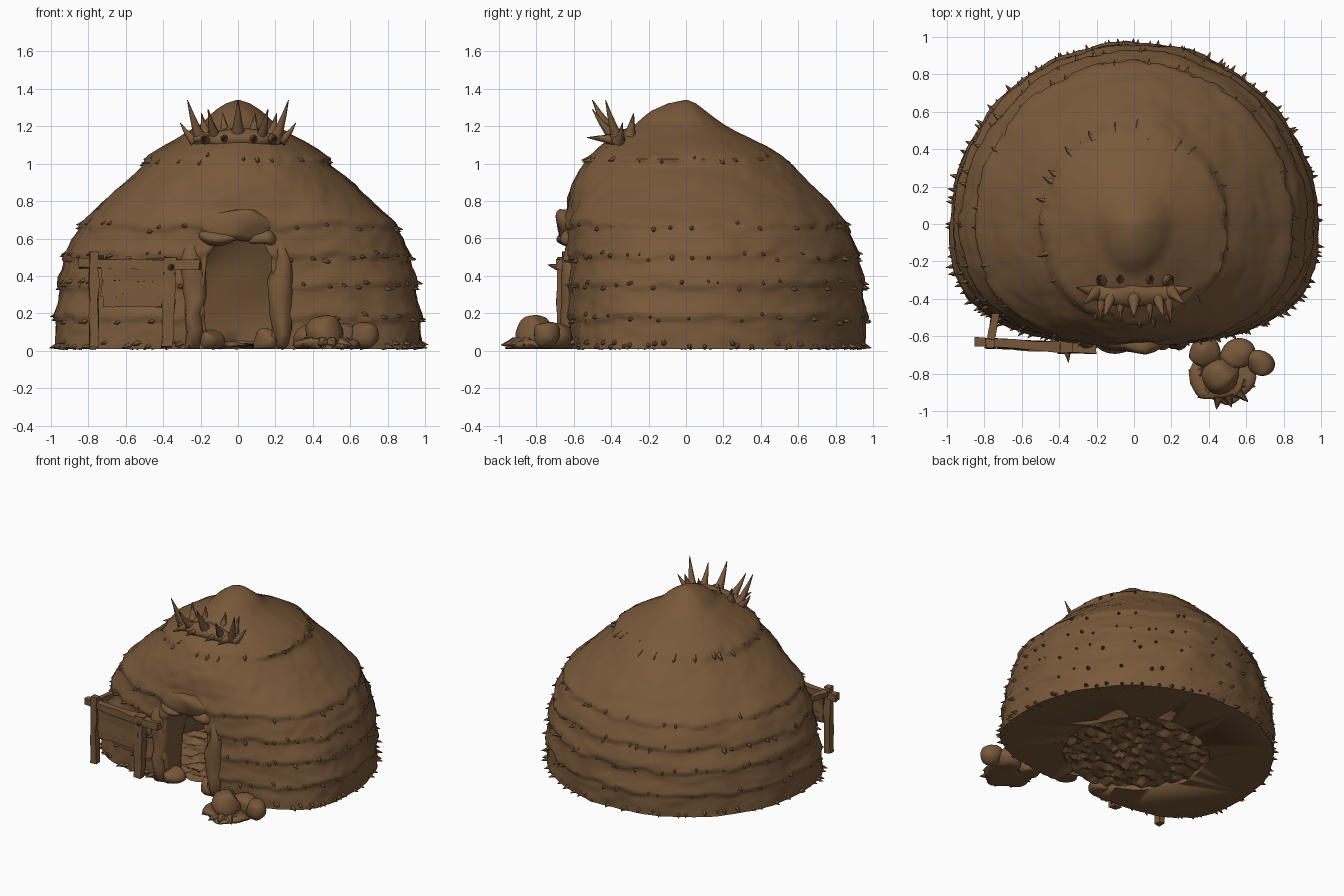
import bpy, bmesh, math, random
from mathutils import Vector, noise

random.seed(4)
if "Cube" in bpy.data.objects:
    bpy.data.objects.remove(bpy.data.objects["Cube"])

# One earthy colour for everything
mud = bpy.data.materials.new("brown_mud")
mud.use_nodes = True
colour = (0.188, 0.098, 0.042, 1)
mud.diffuse_color = colour
mud.node_tree.nodes["Principled BSDF"].inputs["Base Color"].default_value = colour


def finish(name, bm, angle=50):
    bmesh.ops.recalc_face_normals(bm, faces=bm.faces)
    mesh = bpy.data.meshes.new(name)
    bm.to_mesh(mesh)
    bm.free()
    mesh.materials.append(mud)
    ob = bpy.data.objects.new(name, mesh)
    bpy.context.collection.objects.link(ob)
    bpy.ops.object.select_all(action='DESELECT')
    ob.select_set(True)
    bpy.context.view_layer.objects.active = ob
    bpy.ops.object.shade_smooth_by_angle(angle=math.radians(angle))
    return ob


def roughen(verts, amount, scale):
    for v in verts:
        v.co += noise.noise_vector(v.co * scale) * amount


def lump(bm, centre, size, rough=0.025):
    made = bmesh.ops.create_icosphere(bm, subdivisions=3, radius=1)["verts"]
    for v in made:
        v.co = Vector(c * s for c, s in zip(v.co, size)) + Vector(centre)
    roughen(made, rough, 9)
    for v in made:
        v.co.z = max(v.co.z, 0.01)


def spike(bm, base, tip, radius, sides=7, bend=0.0):
    base, tip = Vector(base), Vector(tip)
    turn = (tip - base).to_track_quat('Z', 'Y')
    rings = []
    for t, r in ((0, 1.0), (0.35, 0.6), (0.7, 0.32), (1, 0.05)):
        mid = base.lerp(tip, t) - Vector((0, 0, bend * math.sin(math.pi * t)))
        rings.append([bm.verts.new(mid + turn @ Vector((
            r * radius * math.cos(math.tau * i / sides),
            r * radius * math.sin(math.tau * i / sides), 0))) for i in range(sides)])
    skin(bm, rings)


def skin(bm, rings):
    n = len(rings[0])
    for a, b in zip(rings, rings[1:]):
        for i in range(n):
            bm.faces.new((a[i], a[(i + 1) % n], b[(i + 1) % n], b[i]))
    bm.faces.new(rings[0])
    bm.faces.new(rings[-1])


def beam(bm, start, end, width, depth):
    start, end = Vector(start), Vector(end)
    turn = (end - start).to_track_quat('Z', 'Y')
    rings = []
    for k in range(7):
        mid = start.lerp(end, k / 6)
        rings.append([bm.verts.new(mid + turn @ Vector((x * width, y * depth, 0)))
                      for x, y in ((-.5, -.5), (.5, -.5), (.5, .5), (-.5, .5))])
    skin(bm, rings)
    roughen([v for r in rings for v in r], 0.012, 14)


# Hut outline: height, half width, reach to the back, reach to the front
OUTLINE = [(0.01, .98, .96, .62), (.2, .97, .96, .63), (.4, .945, .945, .635),
           (.6, .885, .89, .64), (.7, .82, .84, .645), (.8, .72, .76, .63),
           (.9, .605, .66, .60), (.99, .50, .57, .55), (1.02, .495, .53, .53),
           (1.1, .385, .42, .45), (1.17, .27, .27, .36), (1.21, .20, .20, .27),
           (1.28, .13, .11, .19), (1.325, .06, .05, .09), (1.34, .01, .01, .01)]
COURSES = (.17, .34, .5, .66, 1.03)


def surface(angle, z):
    for lo, hi in zip(OUTLINE, OUTLINE[1:]):
        if z <= hi[0]:
            break
    t = (z - lo[0]) / (hi[0] - lo[0])
    w, back, front = (p + (q - p) * t for p, q in zip(lo[1:], hi[1:]))
    c, s = math.cos(angle), math.sin(angle)
    if s >= 0:
        return Vector((w * c, back * s, z))
    power = 0.67 + 0.33 * min(z / 1.1, 1)
    return Vector((math.copysign(abs(c) ** power, c) * w, -front * abs(s) ** power, z))


# Thatched dome with overlapping courses
bm = bmesh.new()
SEG, ROWS = 144, 72
rings = []
for j in range(ROWS + 1):
    z = 0.01 + 1.33 * j / ROWS
    ring = []
    for i in range(SEG):
        p = surface(math.tau * i / SEG, z)
        out = Vector((p.x, p.y, 0)).normalized()
        ragged = noise.noise(p * 7) * 0.03
        flare = max((1 - (z - ragged - c) / 0.1 for c in COURSES
                     if 0 <= z - ragged - c < 0.1), default=0)
        fade = min(1, (1.34 - z) * 4)
        p += out * fade * (0.016 * flare + 0.015 * noise.noise(p * 5)
                           + 0.008 * noise.noise(p * 19))
        ring.append(bm.verts.new(p))
    rings.append(ring)
skin(bm, rings)
hut = finish("thatched_dome", bm, 60)

# Hollow room and doorway
bm = bmesh.new()
room = bmesh.ops.create_uvsphere(bm, u_segments=48, v_segments=24, radius=1)["verts"]
for v in room:
    v.co = Vector((v.co.x * .52, v.co.y * .5 + .02, v.co.z * .82))
roughen(room, 0.03, 5)
room_cutter = finish("room_cutter", bm)

bm = bmesh.new()
rings = []
for y in (-.9, -.66, -.6, -.5, -.4, -.25):
    rings.append([bm.verts.new((x, y, z)) for x, z in (
        (-.165, -.1), (-.17, .08), (-.185, .3), (-.165, .5), (-.11, .58),
        (0, .6), (.13, .59), (.175, .5), (.19, .3), (.18, .08), (.175, -.1))])
skin(bm, rings)
door_cutter = finish("door_cutter", bm)

for cutter in (room_cutter, door_cutter):
    cutter.hide_render = True
    mod = hut.modifiers.new("cut", 'BOOLEAN')
    mod.operation, mod.solver, mod.object = 'DIFFERENCE', 'EXACT', cutter
    bpy.context.view_layer.objects.active = hut
    bpy.ops.object.modifier_apply(modifier=mod.name)
    bpy.data.objects.remove(cutter)

# Crumpled floor litter
bm = bmesh.new()
bmesh.ops.create_grid(bm, x_segments=44, y_segments=44, size=0.53)
bmesh.ops.delete(bm, geom=[v for v in bm.verts if v.co.length > 0.54], context='VERTS')
for v in bm.verts:
    v.co.z = 0.035 + 0.035 * noise.noise(v.co * 16)
    v.co.y += 0.02
finish("floor_litter", bm, 20)

# Loose straw tufts along the courses
bm = bmesh.new()
for level, count in ((.03, 70), (.18, 36), (.36, 50), (.51, 50), (.67, 30), (1.03, 26)):
    for k in range(count):
        a = math.tau * (k + random.random()) / count
        z = max(0.03, level + random.uniform(-.025, .025))
        p = surface(a, z)
        if p.y < -.4 and abs(p.x) < .24 and z < .75:
            continue
        out = Vector((p.x, p.y, 0)).normalized()
        length = random.uniform(.025, .045)
        spike(bm, p - out * .03, p + out * length - Vector((0, 0, .015)), .028, 5)
finish("straw_tufts", bm)

# Shaggy lintel and door jambs
bm = bmesh.new()
lump(bm, (.02, -.61, .67), (.23, .075, .085), .04)
lump(bm, (-.1, -.62, .61), (.1, .06, .05), .03)
lump(bm, (.14, -.62, .61), (.09, .06, .05), .03)
for side in (-1, 1):
    lump(bm, (side * .235, -.6, .28), (.06, .07, .36), .03)
    lump(bm, (side * .15, -.56, .05), (.07, .08, .07), .03)
finish("door_surround", bm)

# Crest of horns over the entrance
bm = bmesh.new()
lump(bm, (0, -.37, 1.13), (.25, .07, .05), .02)
for x, y, z, r in ((.27, -.43, 1.34, .04), (.31, -.34, 1.22, .035), (.16, -.5, 1.29, .045)):
    for side in (-1, 1):
        spike(bm, (side * x * .72, -.36, 1.12), (side * x, y, z), r, 8, .015)
spike(bm, (0, -.37, 1.13), (0, -.5, 1.34), .05, 8, .015)
for x in (-.17, -.07, .08, .18):
    spike(bm, (x, -.3, 1.15), (x * 1.15, -.28, 1.27), .035, 7)
    spike(bm, (x, -.38, 1.13), (x * 1.1, -.53, 1.14), .035, 7)
finish("horn_crest", bm)

# Wooden rack beside the entrance
bm = bmesh.new()
beam(bm, (-.77, -.64, .02), (-.77, -.64, .53), .05, .05)
beam(bm, (-.38, -.66, .02), (-.36, -.66, .5), .06, .06)
beam(bm, (-.85, -.63, .47), (-.2, -.67, .46), .05, .05)
beam(bm, (-.73, -.65, .41), (-.38, -.67, .4), .035, .07)
beam(bm, (-.73, -.65, .33), (-.37, -.67, .33), .03, .085)
beam(bm, (-.72, -.65, .27), (-.38, -.67, .27), .03, .07)
beam(bm, (-.77, -.64, .49), (-.74, -.48, .49), .04, .04)
spike(bm, (-.36, -.66, .44), (-.35, -.74, .46), .03)
finish("wooden_rack", bm, 35)

# Boulder pile
bm = bmesh.new()
lump(bm, (.48, -.82, .02), (.18, .14, .04), .04)
lump(bm, (.46, -.81, .09), (.1, .09, .1))
lump(bm, (.67, -.75, .09), (.07, .07, .075))
lump(bm, (.55, -.7, .08), (.1, .08, .08))
lump(bm, (.38, -.68, .06), (.08, .08, .07))
for x, y in ((.29, -.78), (.34, -.93), (.44, -.99), (.52, -.98), (.61, -.95), (.65, -.87)):
    spike(bm, (.47 + (x - .47) * .6, -.82 + (y + .82) * .6, .04), (x, y, .03), .035, 6)
finish("boulder_pile", bm)
